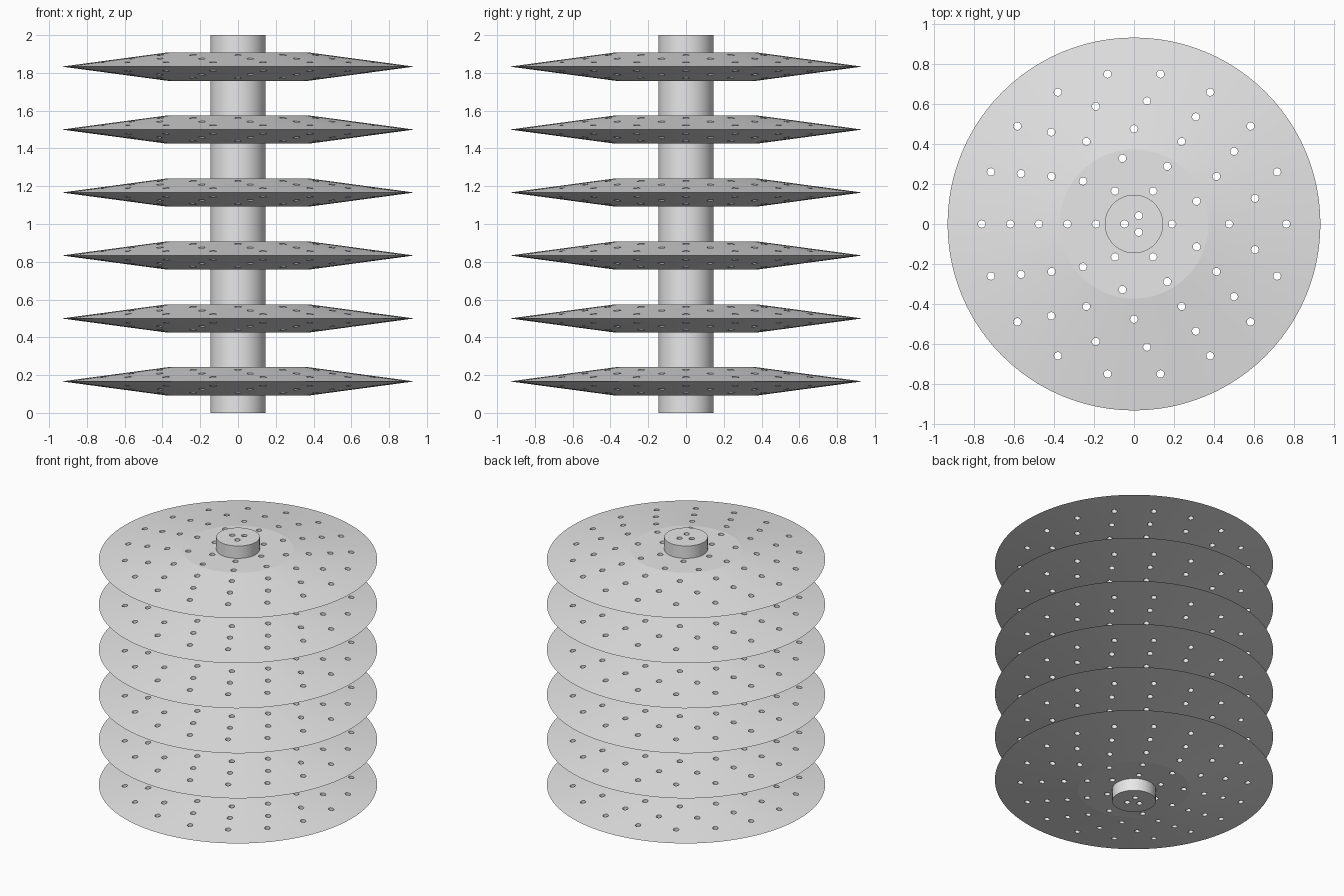
import bpy, bmesh, math
from mathutils import Matrix, Vector

if "Cube" in bpy.data.objects:
    bpy.data.objects.remove(bpy.data.objects["Cube"], do_unlink=True)

SEGMENTS = 96
HEIGHT = 2.0
SHAFT_R, FLAT_R, RIM_R = 0.146, 0.373, 0.933
HALF_THICK = 0.075
DISC_COUNT = 6
HOLE_R = 0.019

grey = bpy.data.materials.new("light grey")
grey.use_nodes = True
grey.diffuse_color = (0.8, 0.8, 0.8, 1)
grey.node_tree.nodes["Principled BSDF"].inputs["Base Color"].default_value = (0.8, 0.8, 0.8, 1)


def add_object(name, bm):
    bmesh.ops.recalc_face_normals(bm, faces=bm.faces)
    mesh = bpy.data.meshes.new(name)
    bm.to_mesh(mesh)
    bm.free()
    mesh.materials.append(grey)
    obj = bpy.data.objects.new(name, mesh)
    bpy.context.collection.objects.link(obj)
    return obj


def add_cylinder(bm, radius, depth, centre, segments):
    bmesh.ops.create_cone(bm, cap_ends=True, segments=segments, radius1=radius,
                          radius2=radius, depth=depth, matrix=Matrix.Translation(centre))


def drill_and_shade(obj, cutter):
    mod = obj.modifiers.new("holes", 'BOOLEAN')
    mod.operation = 'DIFFERENCE'
    mod.solver = 'EXACT'
    mod.object = cutter
    bpy.ops.object.select_all(action='DESELECT')
    obj.select_set(True)
    bpy.context.view_layer.objects.active = obj
    bpy.ops.object.modifier_apply(modifier=mod.name)
    bpy.ops.object.shade_smooth_by_angle(angle=math.radians(6))


# Drill pattern: six rings with 3, 6, 9 ... 18 holes, each starting at -x
bm = bmesh.new()
for ring in range(6):
    radius = (ring + 1 / 3) / 7
    count = 3 * (ring + 1)
    for i in range(count):
        a = math.pi + math.tau * i / count
        add_cylinder(bm, HOLE_R, HEIGHT + 0.4,
                     Vector((radius * math.cos(a), radius * math.sin(a), HEIGHT / 2)), 16)
cutter = add_object("hole_cutter", bm)
cutter.hide_render = True

# Central shaft
bm = bmesh.new()
add_cylinder(bm, SHAFT_R, HEIGHT, Vector((0, 0, HEIGHT / 2)), SEGMENTS)
shaft = add_object("shaft", bm)
drill_and_shade(shaft, cutter)

# Tapered disc: a closed ring profile turned around the shaft
profile = [(SHAFT_R - 0.006, HALF_THICK), (FLAT_R, HALF_THICK), (RIM_R, 0),
           (FLAT_R, -HALF_THICK), (SHAFT_R - 0.006, -HALF_THICK)]
spacing = HEIGHT / DISC_COUNT
bm = bmesh.new()
rings = []
for s in range(SEGMENTS):
    a = math.tau * s / SEGMENTS
    rings.append([bm.verts.new((r * math.cos(a), r * math.sin(a), z)) for r, z in profile])
for s in range(SEGMENTS):
    here, there = rings[s], rings[(s + 1) % SEGMENTS]
    for p in range(len(profile)):
        q = (p + 1) % len(profile)
        bm.faces.new((here[p], there[p], there[q], here[q]))
disc = add_object("disc_1", bm)
disc.location.z = spacing / 2
bpy.context.view_layer.update()
drill_and_shade(disc, cutter)

# The other discs share the drilled mesh
for i in range(1, DISC_COUNT):
    copy = bpy.data.objects.new(f"disc_{i + 1}", disc.data)
    copy.location.z = spacing * (i + 0.5)
    bpy.context.collection.objects.link(copy)

bpy.data.objects.remove(cutter, do_unlink=True)
